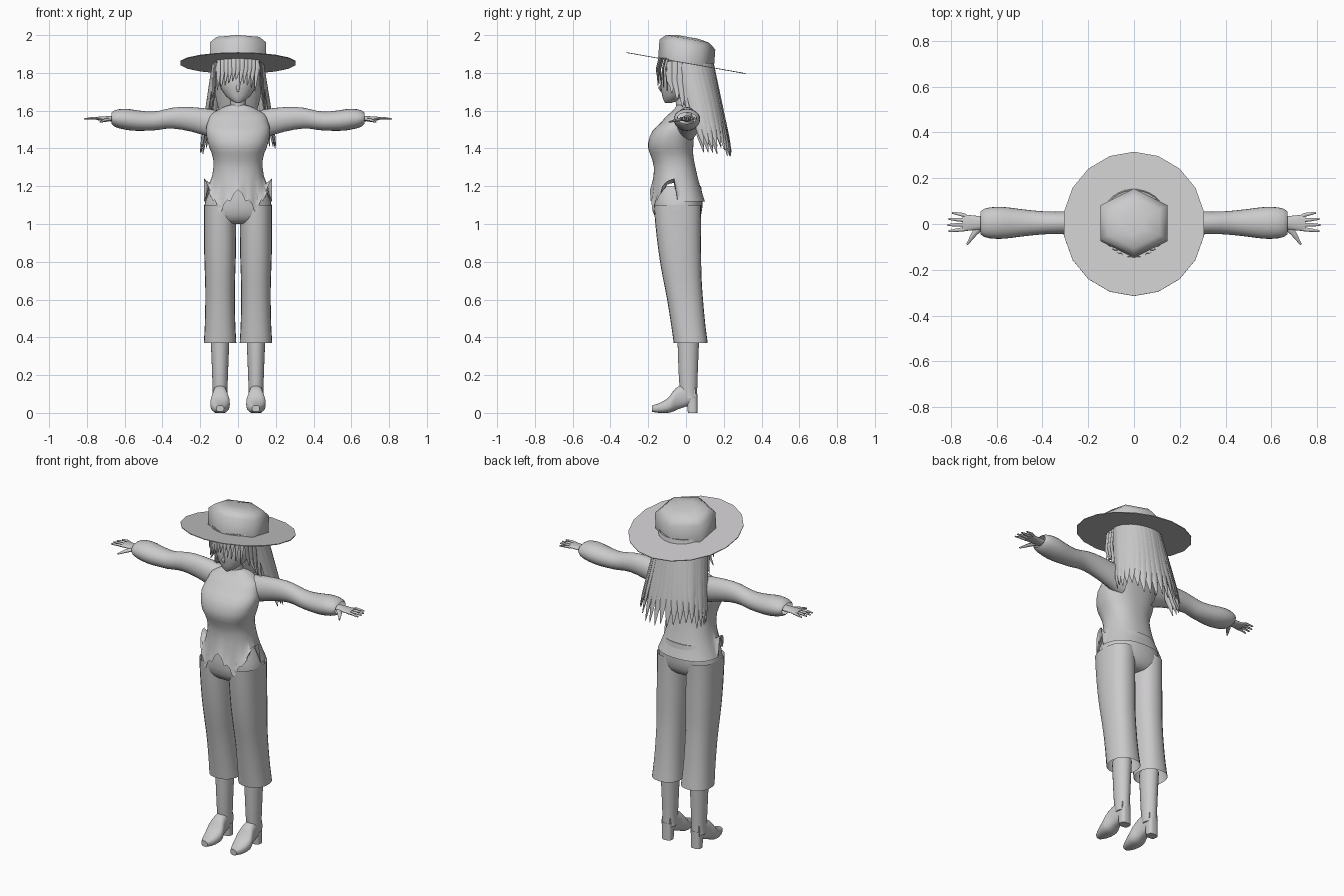
import bpy, bmesh, math, random
from mathutils import Vector, Matrix

random.seed(4)
if "Cube" in bpy.data.objects:
    bpy.data.objects.remove(bpy.data.objects["Cube"])

GREY = (.6, .59, .6, 1)
grey = bpy.data.materials.new("plain_grey")
grey.use_nodes = True
grey.diffuse_color = GREY
grey.node_tree.nodes["Principled BSDF"].inputs["Base Color"].default_value = GREY

ACROSS, DEPTH, UP = Vector((1, 0, 0)), Vector((0, 1, 0)), Vector((0, 0, 1))


def finish(bm, name, pair=False, sharp=60):
    """Turn the mesh data into a smooth object, mirrored when it is one of a pair."""
    bmesh.ops.recalc_face_normals(bm, faces=bm.faces)
    mesh = bpy.data.meshes.new(name)
    bm.to_mesh(mesh)
    bm.free()
    for polygon in mesh.polygons:
        polygon.use_smooth = True
    mesh.set_sharp_from_angle(angle=math.radians(sharp))
    mesh.materials.append(grey)
    part = bpy.data.objects.new(name, mesh)
    bpy.context.scene.collection.objects.link(part)
    if pair:
        part.modifiers.new("mirror", "MIRROR")


def skin(bm, rings, capped=True):
    """Join rings of points into a tube."""
    loops = [[bm.verts.new(point) for point in ring] for ring in rings]
    count = len(loops[0])
    for lower, upper in zip(loops, loops[1:]):
        for i in range(count):
            j = (i + 1) % count
            bm.faces.new((lower[i], lower[j], upper[j], upper[i]))
    if capped:
        bm.faces.new(loops[0])
        bm.faces.new(loops[-1])


def smooth_sections(keys, steps):
    """Fill in sections along a smooth curve through the key sections."""
    keys = [Vector(key) for key in keys]
    slopes = [(after - before) / 2 for before, after in zip(keys[:1] + keys, keys[1:] + keys[-1:])]
    filled = []
    for i in range(len(keys) - 1):
        for step in range(steps):
            t = step / steps
            leaving = keys[i] + slopes[i] * t
            arriving = keys[i + 1] - slopes[i + 1] * (1 - t)
            filled.append(leaving.lerp(arriving, t * t * (3 - 2 * t)))
    return filled + keys[-1:]


def loft(name, keys, axes=(ACROSS, DEPTH, UP), offset=0, sides=24, steps=4, power=2,
         capped=True, adjust=None, matrix=Matrix(), **options):
    """Each key holds position along the part, half width, low edge and high edge."""
    wide, thick, along = axes
    rings = []
    for place, half, low, high in smooth_sections(keys, steps):
        ring = []
        for i in range(sides):
            angle = math.tau * (i / sides + 1 / 4)
            c, s = (math.copysign(abs(v) ** (2 / power), v) for v in (math.cos(angle), math.sin(angle)))
            point = (wide * (offset + half * c) + along * place
                     + thick * ((low + high) / 2 + (high - low) / 2 * s))
            ring.append(matrix @ (adjust(point) if adjust else point))
        rings.append(ring)
    bm = bmesh.new()
    skin(bm, rings, capped)
    finish(bm, name, **options)


def strand(bm, path, side, widths, thickness):
    """Sweep a flattened six-sided tube along a path."""
    path = [Vector(point) for point in path]
    rings = []
    for i, (point, width) in enumerate(zip(path, widths)):
        along = (path[min(i + 1, len(path) - 1)] - path[max(i - 1, 0)]).normalized()
        normal = along.cross(side).normalized()
        across = normal.cross(along) * width
        normal *= min(thickness, width)
        turns = [math.tau * k / 6 for k in range(6)]
        rings.append([point + across * math.cos(turn) + normal * math.sin(turn) for turn in turns])
    skin(bm, rings)


# Tilted sun hat: flat round brim and six-sided crown
tilt = Matrix.Translation(UP * 1.85) @ Matrix.Rotation(math.radians(-10), 4, "X")
loft("hat_brim", [(0, .31, -.32, .32), (.004, .31, -.32, .32)], sides=18, steps=1, matrix=tilt, sharp=30)
loft("hat_crown", [(0, .17, -.15, .15), (.1, .17, -.16, .14), (.13, .13, -.13, .1), (.14, .05, -.07, .04)],
     sides=6, steps=1, matrix=tilt, sharp=70)

# Head, nose, eyelids and neck
loft("head", [(1.64, .01, -.11, -.08), (1.7, .08, -.13, .03), (1.8, .1, -.13, .1), (1.9, .09, -.1, .1)])
loft("neck", [(1.6, .04, -.05, .03), (1.7, .04, -.06, .02)], steps=1)
bm = bmesh.new()
strand(bm, [(0, -.12, 1.75), (0, -.14, 1.72), (0, -.13, 1.7)], ACROSS, (.004, .01, .004), .01)
finish(bm, "nose")
bm = bmesh.new()
strand(bm, [(.02, -.13, 1.75), (.04, -.12, 1.76), (.07, -.1, 1.75)], UP, (.002, .005, .002), .004)
finish(bm, "eyelid", pair=True)

# Hair: scalp shell, then long locks fanning out down the back
loft("scalp_hair", [(1.6, .1, 0, .1), (1.75, .13, -.06, .14), (1.87, .12, -.1, .12)])
bm = bmesh.new()
locks = 19
for i in range(locks):
    angle = math.pi * (1.14 * i / (locks - 1) - .07)
    c, s = math.cos(angle), math.sin(angle)
    drop = random.uniform(.46, .51) - abs(c) * .03
    stages = [step / 6 for step in range(7)]
    path = [(c * (.13 + .07 * t), .02 + .1 * t + .12 * s, 1.85 - drop * t) for t in stages]
    strand(bm, path, Vector((-s, c, 0)), [.002 + .028 * (1 - t ** 4) for t in stages], .008)
finish(bm, "back_hair")

# Fringe over the forehead and loose strands beside the face
bm = bmesh.new()
for i in range(-5, 6):
    x = i / 50
    y = 5 * x * x - .155
    low = 1.755 - abs(x) * .4 + random.uniform(-.015, .015)
    strand(bm, [(x, y + .015, 1.88), (x, y, 1.82), (x - .01, y + .005, low)], ACROSS, (.014, .013, .002), .006)
finish(bm, "fringe")
bm = bmesh.new()
for i in range(5):
    y = .028 * i - .085
    x = .11 + i / 200
    low = 1.69 - .035 * i
    strand(bm, [(x, y, 1.86), (x + .01, y, 1.76), (x + .01, y + .01, low + .04),
                (x + .02 + i % 2 / 80, y + .01, low)], DEPTH, (.016, .018, .012, .002), .006)
finish(bm, "side_hair", pair=True)


# Blouse with a jagged front hem
def cut_hem(point):
    waist, base = 1.3, 1.12
    fade = max(0, (waist - point.z) / (waist - base))
    if point.y < -.05:
        x = abs(point.x)
        dip = abs(x - .1) * (1 if x < .1 else 2)
        jag = math.copysign(.012, math.sin(x * 120))
        point.z += (dip + jag - .05) * fade
    return point


loft("blouse", [(1.12, .18, -.19, .1), (1.3, .13, -.17, .05), (1.43, .16, -.2, .04),
                (1.54, .16, -.13, .05), (1.6, .11, -.07, .04), (1.63, .04, -.05, .03)],
     sides=72, power=2.3, capped=False, adjust=cut_hem)

# Trousers: hips and cropped legs, open at the cuffs
loft("trouser_hips", [(1, .1, -.1, .02), (1.05, .18, -.17, .08), (1.2, .14, -.17, .08)], sides=36, power=2.3)
loft("trouser_leg", [(.37, .086, -.065, .115), (.6, .078, -.1, .09), (.85, .084, -.145, .08), (1.1, .085, -.17, .08)],
     offset=.095, power=2.3, capped=False, pair=True)

# Sleeves, palms and fingers
arm_axes = (DEPTH, UP, ACROSS)
loft("sleeve", [(.1, .06, 1.44, 1.6), (.3, .05, 1.5, 1.62), (.45, .055, 1.495, 1.595),
                (.6, .07, 1.5, 1.61), (.67, .05, 1.53, 1.59)],
     axes=arm_axes, offset=.005, capped=False, pair=True)
loft("palm", [(.63, .025, 1.54, 1.575), (.75, .037, 1.55, 1.567)], axes=arm_axes, offset=.005, pair=True)
bm = bmesh.new()
for i in range(4):
    y = .035 - .019 * i
    tip = .815 - .005 * (i - 2) ** 2
    strand(bm, [(.735, y, 1.558), (tip - .04, y * 1.2, 1.56), (tip, y * 1.4, 1.556)], DEPTH, (.009, .008, .004), .007)
strand(bm, [(.67, -.01, 1.555), (.7, -.045, 1.55), (.73, -.09, 1.54)], ACROSS, (.016, .012, .004), .009)
finish(bm, "fingers", pair=True)

# Heeled boots
loft("boot_shaft", [(.08, .04, -.02, .06), (.15, .04, -.035, .06), (.4, .05, -.045, .07)], offset=.095, pair=True)
loft("boot_foot", [(-.18, .02, .006, .04), (-.1, .05, 0, .075), (-.04, .04, .02, .14), (.05, .03, .05, .15)],
     axes=(ACROSS, UP, DEPTH), offset=.095, power=2.5, pair=True)
loft("boot_heel", [(0, .03, .01, .06), (.1, .03, 0, .06)], offset=.095, steps=1, power=3, pair=True)
